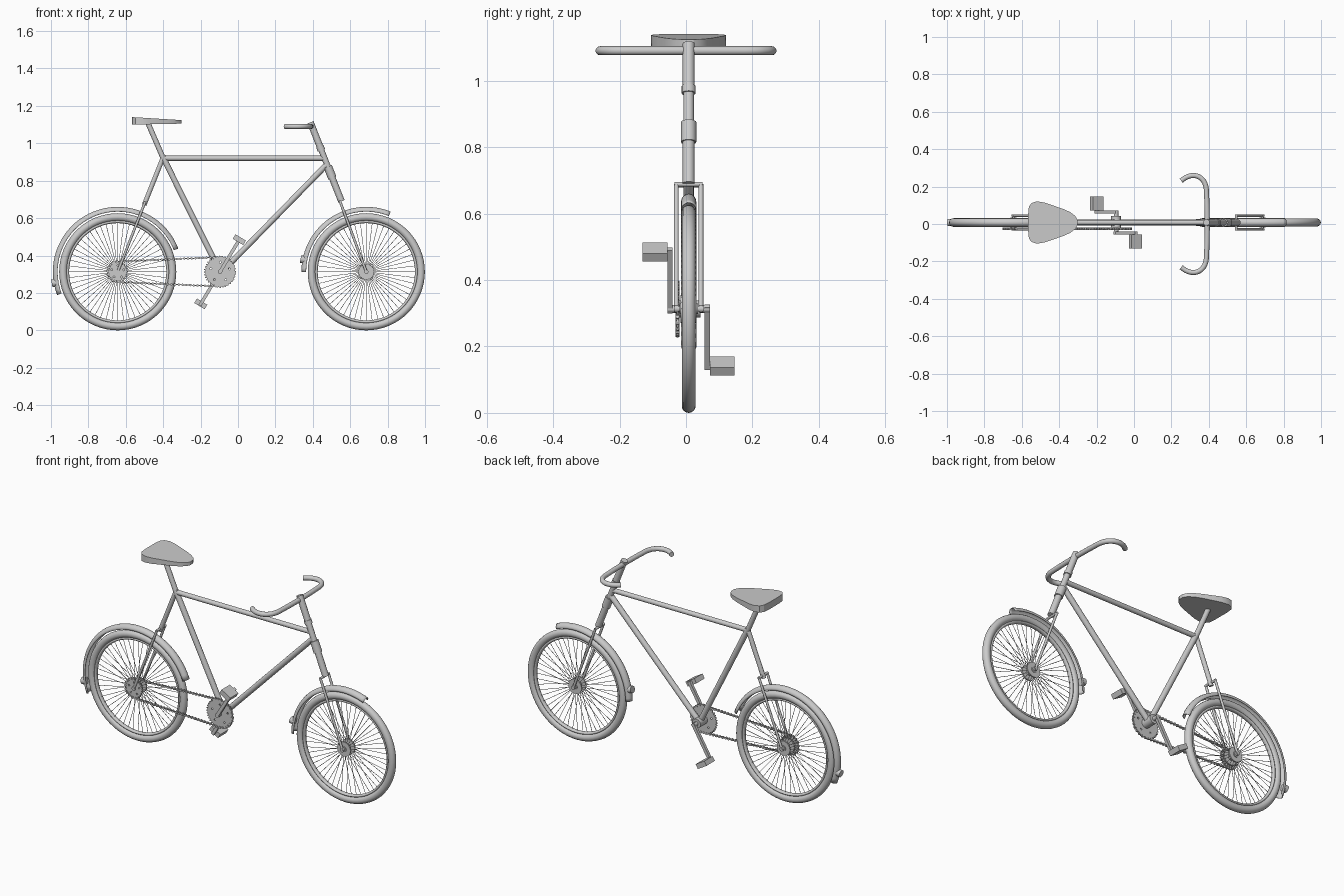
import bpy, bmesh
from math import sin, cos, pi, radians, acos, atan2
from mathutils import Vector, Matrix

if "Cube" in bpy.data.objects:
    bpy.data.objects.remove(bpy.data.objects["Cube"])

YC = 0.008                      # centre plane of the frame
AXZ = 0.313                     # axle height
REAR, FRONT, CRANK_X = -0.643, 0.686, -0.096


def smooth(angle=35):
    bpy.ops.object.shade_smooth_by_angle(angle=radians(angle))


def rod(name, a, b, r, sides=16):
    a, b = Vector(a), Vector(b)
    d = b - a
    bpy.ops.mesh.primitive_cylinder_add(vertices=sides, radius=r, depth=d.length, location=(a + b) / 2,
                                        rotation=d.to_track_quat('Z', 'Y').to_euler())
    bpy.context.object.name = name
    smooth()
    return bpy.context.object


def box(name, loc, size, tilt=0):
    bpy.ops.mesh.primitive_cube_add(size=1, location=loc, rotation=(0, -tilt, 0))
    o = bpy.context.object
    o.name, o.scale = name, size
    return o


def ring(name, cx, y, major, minor, wide=1, seg=64):
    bpy.ops.mesh.primitive_torus_add(major_radius=major, minor_radius=minor, major_segments=seg,
                                     minor_segments=14, location=(cx, y, AXZ), rotation=(pi / 2, 0, 0))
    o = bpy.context.object
    o.name, o.scale = name, (1, 1, wide)
    smooth(60)


def finish(name, bm):
    bmesh.ops.recalc_face_normals(bm, faces=bm.faces)
    me = bpy.data.meshes.new(name)
    bm.to_mesh(me)
    bm.free()
    o = bpy.data.objects.new(name, me)
    bpy.context.collection.objects.link(o)
    bpy.ops.object.select_all(action='DESELECT')
    o.select_set(True)
    bpy.context.view_layer.objects.active = o
    return o


def wheel(name, cx):
    ring(name + "_tyre", cx, YC, 0.292, 0.021)
    ring(name + "_rim", cx, YC, 0.268, 0.008, 1.6)
    rod(name + "_hub", (cx, YC - 0.028, AXZ), (cx, YC + 0.028, AXZ), 0.016)
    rod(name + "_axle", (cx, YC - 0.044, AXZ), (cx, YC + 0.044, AXZ), 0.008)
    for s in (-1, 1):
        rod(name + "_flange", (cx, YC + s * 0.016, AXZ), (cx, YC + s * 0.024, AXZ), 0.042, 24)
    # spokes fan out alternately from both flanges
    bm = bmesh.new()
    n = 52
    for i in range(n):
        t = 2 * pi * i / n
        u = Vector((cos(t), 0, sin(t)))
        side = Vector((0, 0.02 if i % 2 else -0.02, 0))
        a, b = u * 0.036 + side, u * 0.266
        m = Matrix.Translation((a + b) / 2 + Vector((cx, YC, AXZ))) @ (b - a).to_track_quat('Z', 'Y').to_matrix().to_4x4()
        bmesh.ops.create_cone(bm, cap_ends=True, segments=5, radius1=0.0014, radius2=0.0014,
                              depth=(b - a).length, matrix=m)
    finish(name + "_spokes", bm)


def fender(name, cx, a0, a1, lamp):
    bm = bmesh.new()
    rows = []
    for i in range(37):
        t = radians(a0 + (a1 - a0) * i / 36)
        row = []
        for j in range(9):
            p = pi * j / 8
            r = 0.322 + 0.025 * sin(p)
            row.append(bm.verts.new((cx + r * cos(t), YC + 0.023 * cos(p), AXZ + r * sin(t))))
        rows.append(row)
    for p, q in zip(rows, rows[1:]):
        for j in range(8):
            bm.faces.new((p[j], p[j + 1], q[j + 1], q[j]))
    o = finish(name, bm)
    mod = o.modifiers.new("thickness", 'SOLIDIFY')
    mod.thickness = 0.003
    smooth(50)
    # reflector near the tail of the fender
    t = radians(lamp)
    u = Vector((cos(t), 0, sin(t)))
    c = Vector((cx, YC, AXZ))
    rod(name + "_reflector", c + u * 0.335, c + u * 0.358, 0.02, 20)


def gear(name, cx, y, r, teeth, holes):
    cu = bpy.data.curves.new(name, 'CURVE')
    cu.dimensions, cu.fill_mode, cu.extrude = '2D', 'BOTH', 0.003

    def loop(pts):
        s = cu.splines.new('POLY')
        s.points.add(len(pts) - 1)
        for p, (px, py) in zip(s.points, pts):
            p.co = (px, py, 0, 1)
        s.use_cyclic_u = True
    pts = []
    for i in range(teeth * 4):
        t = 2 * pi * i / (teeth * 4)
        rr = r if i % 4 < 2 else r - 0.008
        pts.append((rr * cos(t), rr * sin(t)))
    loop(pts)
    for i in range(holes):
        t = 2 * pi * i / holes + 0.3
        loop([(r * 0.6 * cos(t) + 0.005 * cos(k * pi / 6), r * 0.6 * sin(t) + 0.005 * sin(k * pi / 6))
              for k in range(12)])
    o = bpy.data.objects.new(name, cu)
    o.location, o.rotation_euler = (cx, y, AXZ), (pi / 2, 0, 0)
    bpy.context.collection.objects.link(o)


def fork(name, cx, top):
    # crossbar with a leg down each side of the wheel
    x, z = top
    rod(name + "_bridge", (x, YC - 0.042, z), (x, YC + 0.042, z), 0.007)
    for s in (-1, 1):
        y = YC + s * 0.037
        rod(name + "_leg", (x, y, z), (cx, y, AXZ), 0.007)
        rod(name + "_eyelet", (cx, y - 0.006, AXZ), (cx, y + 0.006, AXZ), 0.011)


# wheels, fenders and forks
wheel("rear_wheel", REAR)
wheel("front_wheel", FRONT)
fender("rear_fender", REAR, 21, 201, 190)
fender("front_fender", FRONT, 68, 180, 169)
fork("rear_fork", REAR, (-0.497, 0.685))
fork("front_fork", FRONT, (0.546, 0.688))


# frame tubes
def tube(name, x0, z0, x1, z1, r):
    rod(name, (x0, YC, z0), (x1, YC, z1), r)


tube("seat_tube", CRANK_X, AXZ, -0.403, 0.93, 0.0155)
tube("seat_post", -0.398, 0.915, -0.482, 1.11, 0.014)
tube("top_tube", -0.40, 0.92, 0.462, 0.92, 0.0135)
tube("down_tube", CRANK_X + 0.01, AXZ, 0.475, 0.887, 0.0155)
tube("seat_stay", -0.402, 0.92, -0.502, 0.67, 0.0125)

# steering column in stacked sections along one slanted axis
for nm, z0, z1, r in (("stem", 1.112, 0.97, 0.018), ("stem_collar", 0.983, 0.962, 0.021),
                      ("head_tube", 0.97, 0.80, 0.016), ("head_cup", 0.875, 0.815, 0.023),
                      ("steerer", 0.82, 0.69, 0.018)):
    tube(nm, 0.39 + (1.105 - z0) * 0.393, z0, 0.39 + (1.105 - z1) * 0.393, z1, r)

# handlebar: straight bar sweeping back at both ends
half = [(0.252, 0.231), (0.28, 0.25), (0.315, 0.259), (0.345, 0.253), (0.368, 0.235), (0.383, 0.205), (0.388, 0.16)]
path = half + [(x, -y) for x, y in reversed(half)]
cu = bpy.data.curves.new("handlebar", 'CURVE')
cu.dimensions, cu.bevel_depth, cu.bevel_resolution, cu.use_fill_caps = '3D', 0.0135, 4, True
sp = cu.splines.new('BEZIER')
sp.bezier_points.add(len(path) - 1)
for p, (x, y) in zip(sp.bezier_points, path):
    p.co = (x, y, 1.09)
    p.handle_left_type = p.handle_right_type = 'AUTO'
sp.resolution_u = 5
bpy.context.collection.objects.link(bpy.data.objects.new("handlebar", cu))

# saddle: wedge-shaped slab from a mirrored outline
side = [(-0.566, 0.045), (-0.562, 0.085), (-0.548, 0.104), (-0.52, 0.113), (-0.48, 0.107), (-0.43, 0.09),
        (-0.38, 0.073), (-0.342, 0.056), (-0.315, 0.036), (-0.302, 0.015)]
outline = side + [(x, -y) for x, y in reversed(side)]
bm = bmesh.new()
slope = lambda x: (x + 0.565) / 0.262
top = [bm.verts.new((x, YC + y, 1.14 - 0.016 * slope(x))) for x, y in outline]
low = [bm.verts.new((x, YC + y, 1.10 + 0.005 * slope(x))) for x, y in outline]
bm.faces.new(top)
bm.faces.new(low[::-1])
for i in range(len(top)):
    j = (i + 1) % len(top)
    bm.faces.new((top[i], low[i], low[j], top[j]))
finish("saddle", bm)
smooth(30)

# crankset
rod("bottom_bracket", (CRANK_X, YC - 0.03, AXZ), (CRANK_X, YC + 0.035, AXZ), 0.026, 24)
rod("crank_axle", (CRANK_X, YC - 0.063, AXZ), (CRANK_X, YC + 0.063, AXZ), 0.012)
tilt = radians(59)
for s in (1, -1):
    ux, uz = s * cos(tilt), s * sin(tilt)
    box("crank_arm", (CRANK_X + ux * 0.1, YC - s * 0.056, AXZ + uz * 0.1), (0.22, 0.016, 0.018), tilt)
    box("pedal", (CRANK_X + ux * 0.2, YC - s * 0.101, AXZ + uz * 0.2), (0.028, 0.075, 0.065), tilt)

# chainring, sprocket and chain
CY, R0, R1 = -0.026, 0.055, 0.078
gear("chainring", CRANK_X, CY, 0.086, 36, 5)
gear("sprocket", REAR, CY, 0.056, 24, 5)
D = CRANK_X - REAR
th = acos((R0 - R1) / D)        # tangent angle shared by both sprockets
run = D * sin(th)
arc0, arc1 = 2 * (pi - th) * R0, 2 * th * R1
total = 2 * run + arc0 + arc1


def chain_point(s):
    if s < run:
        return REAR + R0 * cos(th) + sin(th) * s, R0 * sin(th) - cos(th) * s
    s -= run
    if s < arc1:
        t = th - s / R1
        return CRANK_X + R1 * cos(t), R1 * sin(t)
    s -= arc1
    if s < run:
        return CRANK_X + R1 * cos(th) - sin(th) * s, -R1 * sin(th) - cos(th) * s
    t = -th - (s - run) / R0
    return REAR + R0 * cos(t), R0 * sin(t)


bm = bmesh.new()
n = 2 * round(total / 0.04)
for i in range(n):
    a, b = chain_point(total * i / n), chain_point(total * ((i + 1) % n) / n)
    turn = Matrix.Rotation(-atan2(b[1] - a[1], b[0] - a[0]), 4, 'Y')
    mid = Matrix.Translation(((a[0] + b[0]) / 2, CY, AXZ + (a[1] + b[1]) / 2))
    for s in (-1, 1):
        off = Matrix.Translation((0, s * (0.0045 if i % 2 else 0.003), 0))
        bmesh.ops.create_cube(bm, size=1, matrix=mid @ off @ turn @ Matrix.Diagonal((0.02, 0.0015, 0.005, 1)))
    pin = Matrix.Translation((a[0], CY, AXZ + a[1])) @ Matrix.Rotation(pi / 2, 4, 'X')
    bmesh.ops.create_cone(bm, cap_ends=True, segments=8, radius1=0.0065, radius2=0.0065, depth=0.012, matrix=pin)
finish("chain", bm)
